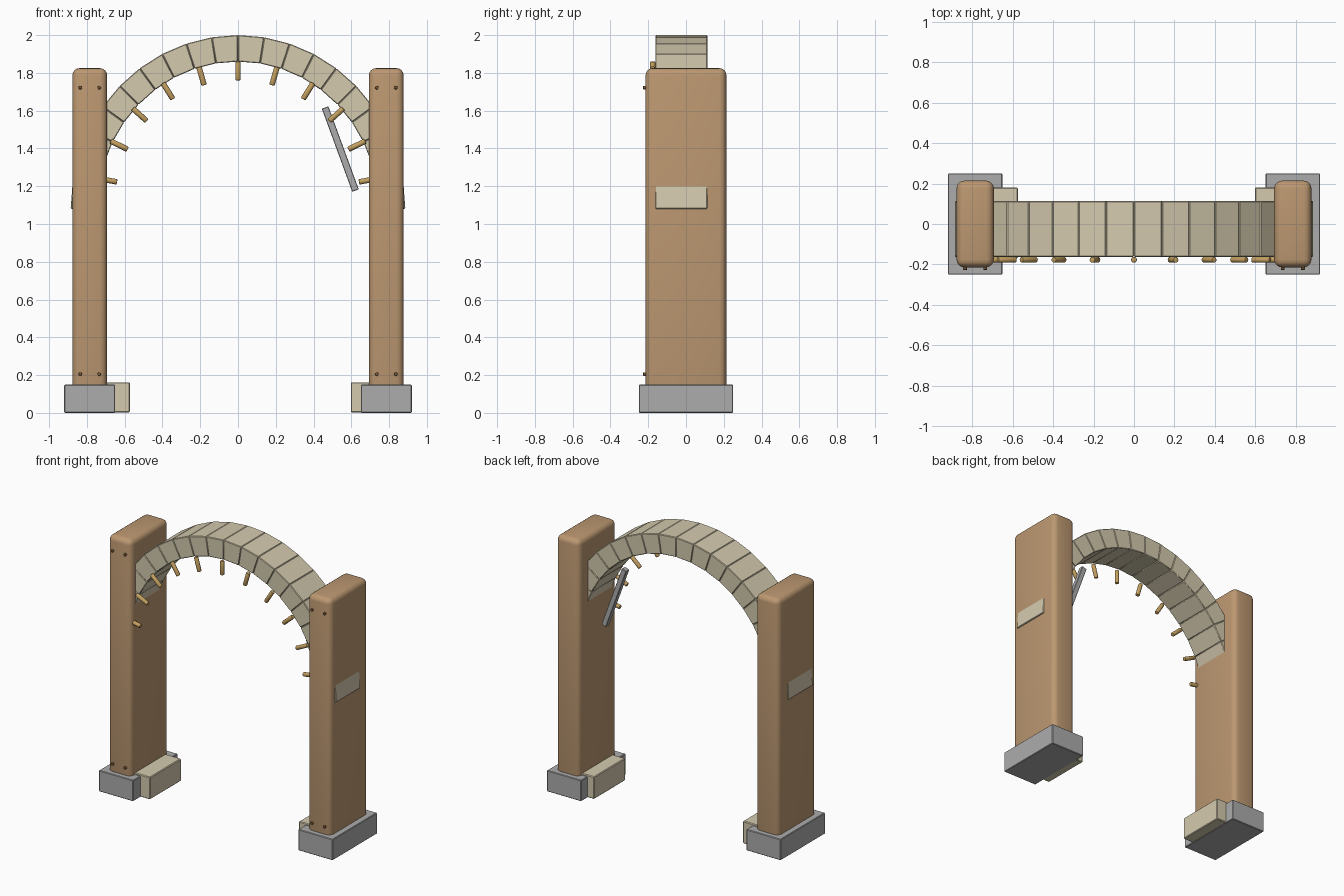
import bpy, bmesh, math
from mathutils import Matrix, Vector

if "Cube" in bpy.data.objects:
    bpy.data.objects.remove(bpy.data.objects["Cube"])


def material(name, srgb):
    m = bpy.data.materials.new(name)
    lin = [(c / 255 / 12.92) if c < 10 else ((c / 255 + 0.055) / 1.055) ** 2.4 for c in srgb]
    m.diffuse_color = (*lin, 1)
    m.use_nodes = True
    m.node_tree.nodes["Principled BSDF"].inputs["Base Color"].default_value = m.diffuse_color
    return m


WOOD = material("brown_wood", (188, 152, 113))
STONE = material("cream_stone", (212, 202, 174))
GREY = material("grey_concrete", (172, 172, 172))
GOLD = material("golden_wood", (196, 160, 96))
DARK = material("dark_rivet", (122, 88, 54))


def make(name, bm, mat, bevel=0.0, segs=1):
    bmesh.ops.recalc_face_normals(bm, faces=bm.faces)
    if bevel:
        bmesh.ops.bevel(bm, geom=list(bm.edges), offset=bevel, segments=segs,
                        profile=0.5, affect='EDGES', clamp_overlap=True)
    me = bpy.data.meshes.new(name)
    bm.to_mesh(me)
    bm.free()
    me.materials.append(mat)
    ob = bpy.data.objects.new(name, me)
    bpy.context.collection.objects.link(ob)
    bpy.context.view_layer.objects.active = ob
    ob.select_set(True)
    bpy.ops.object.shade_smooth_by_angle(angle=math.radians(35))
    ob.select_set(False)
    return ob


def box(name, lo, hi, mat, bevel=0.0, segs=1, turn=None):
    lo, hi = Vector(lo), Vector(hi)
    bm = bmesh.new()
    bmesh.ops.create_cube(bm, size=1)
    rot = turn if turn else Matrix.Identity(4)
    bm.transform(Matrix.Translation((lo + hi) / 2) @ rot @ Matrix.Diagonal((*(hi - lo), 1)))
    return make(name, bm, mat, bevel, segs)


def cylinder(name, centre, radius, depth, rot, mat, bevel=0.0, sides=12):
    bm = bmesh.new()
    bmesh.ops.create_cone(bm, cap_ends=True, segments=sides,
                          radius1=radius, radius2=radius, depth=depth)
    if bevel:
        rims = [e for e in bm.edges if abs(e.verts[0].co.z - e.verts[1].co.z) < 1e-5]
        bmesh.ops.bevel(bm, geom=rims, offset=bevel, segments=2, profile=0.5, affect='EDGES')
    bm.transform(Matrix.Translation(centre) @ rot)
    return make(name, bm, mat)


# Pillars, feet, footing stones and rivets on both sides
FACE_FRONT = Matrix.Rotation(math.pi / 2, 4, 'X')
for side, s, inner in (("left", -1, 0.573), ("right", 1, 0.597)):
    def span(a, b):
        return sorted((s * a, s * b))
    x0, x1 = span(0.693, 0.877)
    box(side + "_pillar", (x0, -0.214, 0.01), (x1, 0.214, 1.825), WOOD, 0.038, 4)
    x0, x1 = span(0.65, 0.92)
    box(side + "_foot", (x0, -0.25, 0), (x1, 0.25, 0.15), GREY, 0.004)
    x0, x1 = span(inner, 0.76)
    box(side + "_footing_stone", (x0, -0.17, 0.003), (x1, 0.18, 0.162), STONE, 0.005)
    for x in (0.735, 0.835):
        for z in (0.205, 1.722):
            cylinder(side + "_rivet", (s * x, -0.217, z), 0.0095, 0.02, FACE_FRONT, DARK, 0.003)

# Arch: wedge stones along a slightly tall half ellipse
COUNT, BASE_Z = 20, 1.08
for i in range(COUNT):
    ring = []
    for k, rx, rz in ((i, 0.745, 0.78), (i, 0.886, 0.92), (i + 1, 0.886, 0.92), (i + 1, 0.745, 0.78)):
        a = math.pi * k / COUNT
        ring.append((rx * math.cos(a), BASE_Z + rz * math.sin(a)))
    bm = bmesh.new()
    front = [bm.verts.new((x, -0.162, z)) for x, z in ring]
    back = [bm.verts.new((x, 0.113, z)) for x, z in ring]
    bm.faces.new(front)
    bm.faces.new(back[::-1])
    for j in range(4):
        n = (j + 1) % 4
        bm.faces.new((front[j], back[j], back[n], front[n]))
    make("arch_stone", bm, STONE, 0.004)

# Pegs hanging under the front edge of the arch
for i in range(-5, 6):
    t = math.radians(16 * i)
    cylinder("peg", (0.70 * math.sin(t), -0.177, 1.11 + 0.70 * math.cos(t)),
             0.0145, 0.1, Matrix.Rotation(t, 4, 'Y'), GOLD, 0.005)

# Leaning bar beside the right pillar
top, foot = Vector((0.461, 0.02, 1.617)), Vector((0.622, 0.02, 1.177))
mid, d = (top + foot) / 2, top - foot
half = Vector((0.0185, 0.0185, d.length / 2))
box("leaning_bar", mid - half, mid + half, GREY, 0.003,
    turn=Matrix.Rotation(math.atan2(d.x, d.z), 4, 'Y'))
